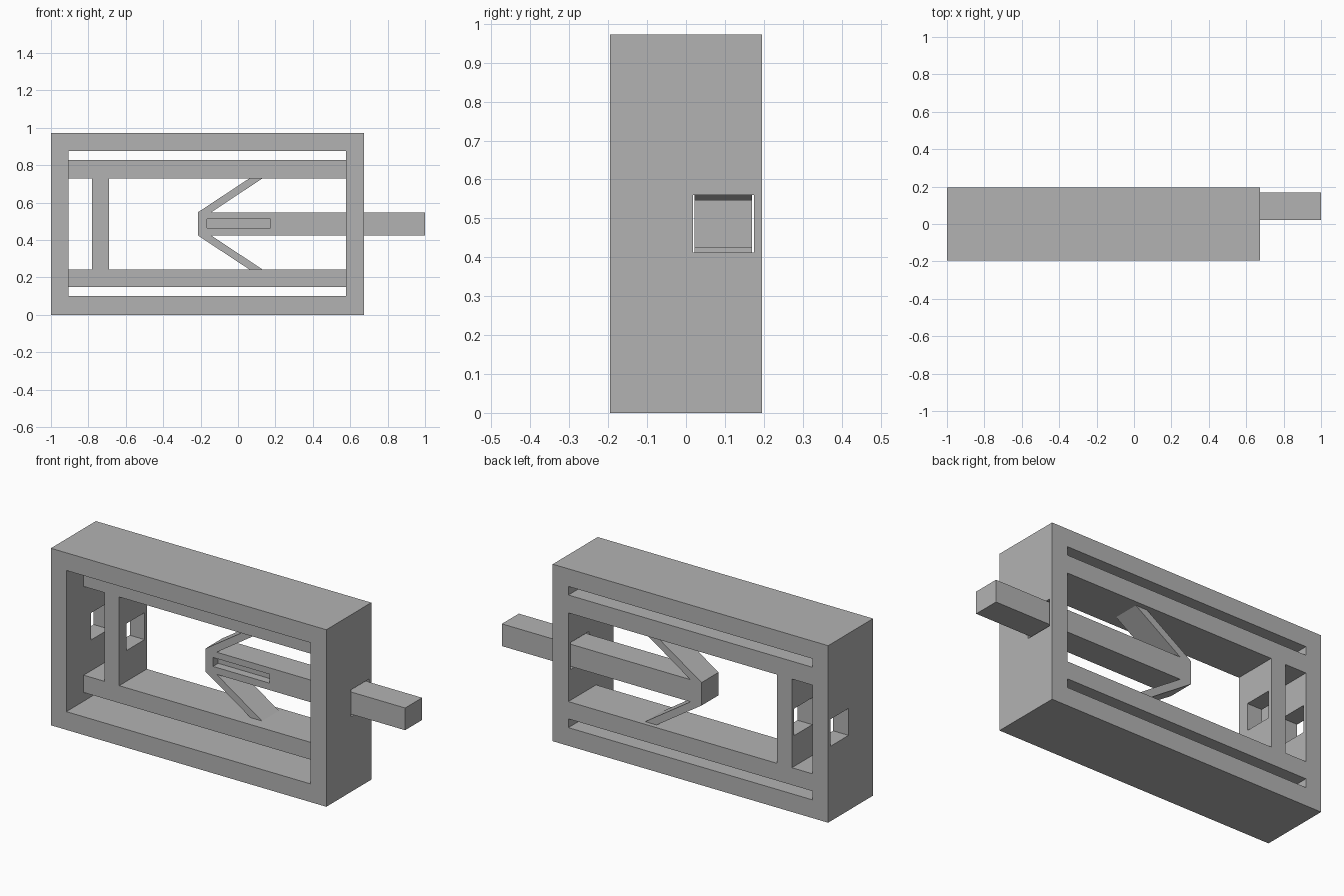
import bpy
import bmesh

if "Cube" in bpy.data.objects:
    bpy.data.objects.remove(bpy.data.objects["Cube"], do_unlink=True)

grey = bpy.data.materials.new("light_grey")
grey.use_nodes = True
grey.diffuse_color = (0.45, 0.45, 0.45, 1)
grey.node_tree.nodes["Principled BSDF"].inputs["Base Color"].default_value = (0.45, 0.45, 0.45, 1)


def prism(name, profile, y0, y1):
    """Extrude an (x, z) outline from y0 to y1."""
    bm = bmesh.new()
    face = bm.faces.new([bm.verts.new((x, y0, z)) for x, z in profile])
    out = bmesh.ops.extrude_face_region(bm, geom=[face])
    moved = [g for g in out["geom"] if isinstance(g, bmesh.types.BMVert)]
    bmesh.ops.translate(bm, verts=moved, vec=(0, y1 - y0, 0))
    bmesh.ops.recalc_face_normals(bm, faces=bm.faces)
    mesh = bpy.data.meshes.new(name)
    bm.to_mesh(mesh)
    bm.free()
    mesh.materials.append(grey)
    obj = bpy.data.objects.new(name, mesh)
    bpy.context.collection.objects.link(obj)
    return obj


def box(name, x0, x1, y0, y1, z0, z1):
    return prism(name, [(x0, z0), (x1, z0), (x1, z1), (x0, z1)], y0, y1)


def cut(target, *bounds):
    """Subtract a box and discard the cutter."""
    cutter = box("cutter", *bounds)
    cutter.hide_render = True
    mod = target.modifiers.new("cut", "BOOLEAN")
    mod.operation = "DIFFERENCE"
    mod.solver = "EXACT"
    mod.object = cutter
    bpy.context.view_layer.objects.active = target
    bpy.ops.object.modifier_apply(modifier=mod.name)
    bpy.data.objects.remove(cutter, do_unlink=True)


# Housing: outer frame with a deep front recess
left, right, mid, back = -0.906, 0.578, 0.486, 0.195
housing = box("housing", -1, 0.673, -back, back, 0, 0.972)
cut(housing, left, right, -0.3, -0.045, 0.1, 0.875)

# Windows that leave two rails and a divider at the back
for z0, z1 in ((0.1, 0.148), (0.828, 0.875)):
    cut(housing, left, right, -0.1, 0.3, z0, z1)
for x0, x1 in ((left, -0.78), (-0.69, right)):
    cut(housing, x0, x1, -0.1, 0.3, 0.243, 0.73)

# Square guide hole through both end walls and the divider
cut(housing, -1.1, 0.8, 0.018, 0.175, 0.412, 0.56)

# Sliding bar with two springy arms swept back to the rails
upper = [(1, 0.061), (-0.145, 0.061), (0.13, 0.243), (0.06, 0.243), (-0.213, 0.063)]
outline = [(x, mid + h) for x, h in upper] + [(x, mid - h) for x, h in reversed(upper)]
slider = prism("slider_with_arms", outline, 0.022, 0.169)

# Shallow slot in the front of the bar
cut(slider, -0.167, 0.175, -0.1, 0.067, 0.463, 0.512)
